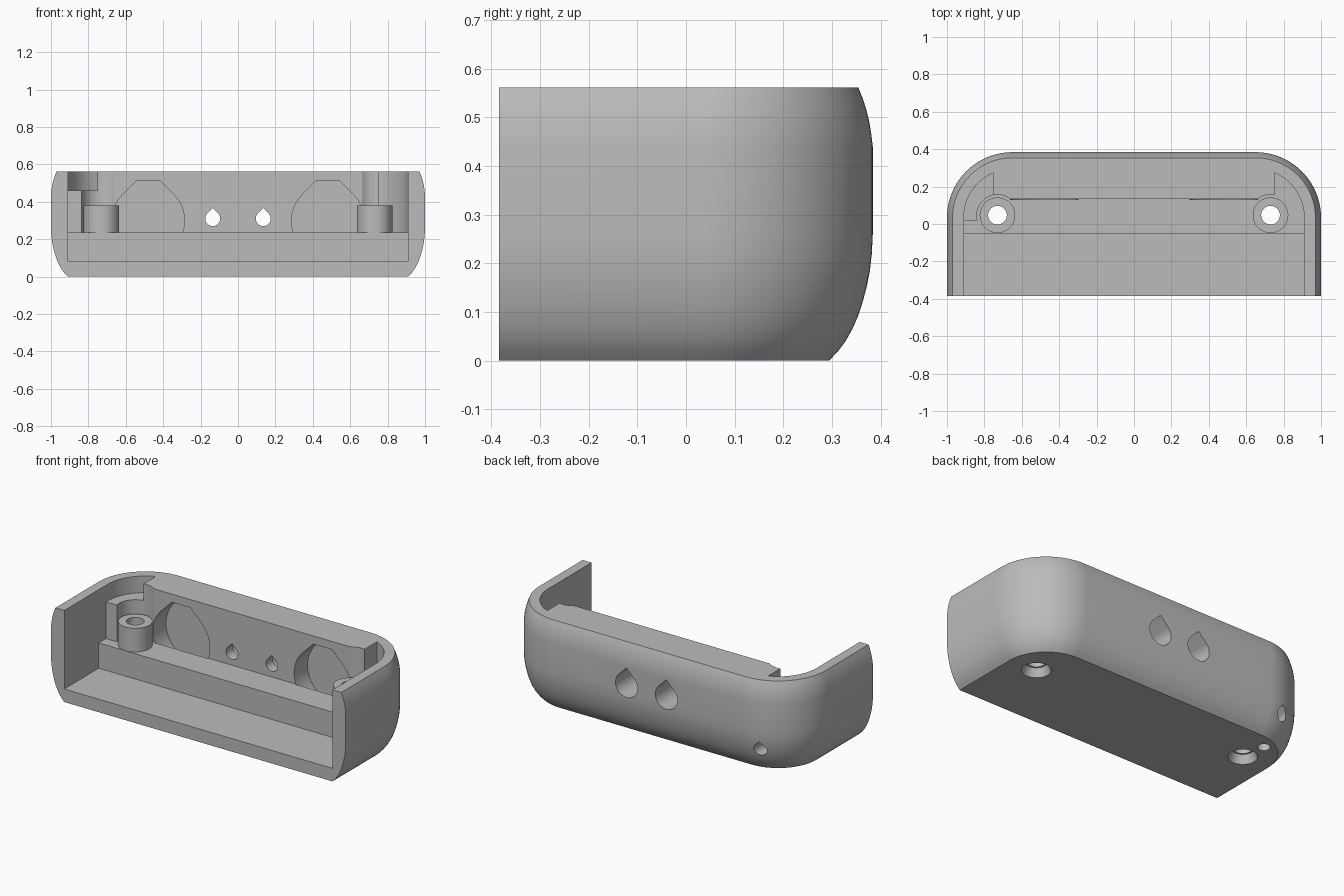
import bpy, bmesh, math
from mathutils import Vector

if "Cube" in bpy.data.objects:
    bpy.data.objects.remove(bpy.data.objects["Cube"], do_unlink=True)

grey = bpy.data.materials.new("light grey plastic")
grey.use_nodes = True
grey.diffuse_color = (0.5, 0.5, 0.5, 1)
grey.node_tree.nodes["Principled BSDF"].inputs["Base Color"].default_value = (0.5, 0.5, 0.5, 1)

TOP, FRONT = 0.562, -0.384
CX, CY, RAD = 0.65, 0.034, 0.35   # corner centre and radius of the footprint


def loft(name, rings):
    """Closed solid through a list of equal-length point rings."""
    bm = bmesh.new()
    loops = [[bm.verts.new(p) for p in ring] for ring in rings]
    n = len(loops[0])
    for a, b in zip(loops, loops[1:]):
        for i in range(n):
            j = (i + 1) % n
            bm.faces.new((a[i], a[j], b[j], b[i]))
    bm.faces.new(loops[0][::-1])
    bm.faces.new(loops[-1])
    bmesh.ops.recalc_face_normals(bm, faces=bm.faces)
    mesh = bpy.data.meshes.new(name)
    bm.to_mesh(mesh)
    bm.free()
    mesh.materials.append(grey)
    ob = bpy.data.objects.new(name, mesh)
    bpy.context.collection.objects.link(ob)
    return ob


def prism(name, pts, z0, z1):
    return loft(name, [[(x, y, z) for x, y in pts] for z in (z0, z1)])


def box(name, x0, x1, y0, y1, z0, z1):
    return prism(name, [(x0, y0), (x1, y0), (x1, y1), (x0, y1)], z0, z1)


def arc(cx, cy, r, a0, a1, n):
    angles = [math.radians(a0 + (a1 - a0) * i / n) for i in range(n + 1)]
    return [(cx + r * math.cos(a), cy + r * math.sin(a)) for a in angles]


def rod(name, x, y, r0, r1, z0, z1, n=48):
    """Upright cylinder or cone."""
    return loft(name, [[(px, py, z) for px, py in arc(x, y, r, 0, 360, n)[:-1]]
                       for r, z in ((r0, z0), (r1, z1))])


def teardrop(name, x, z, r, y0, y1, flat=None):
    """Sideways hole with a 45 degree roof, pointed or cut flat."""
    pts = arc(x, z, r, -225, 45, 36)
    tip = r * math.sqrt(2)
    if flat:
        pts += [(x + tip - flat, z + flat), (x - tip + flat, z + flat)]
    else:
        pts.append((x, z + tip))
    return loft(name, [[(px, y, pz) for px, pz in pts] for y in (y0, y1)])


def combine(target, tool, operation="DIFFERENCE"):
    mod = target.modifiers.new(tool.name, "BOOLEAN")
    mod.operation, mod.object, mod.solver = operation, tool, "EXACT"
    bpy.context.view_layer.objects.active = target
    bpy.ops.object.modifier_apply(modifier=mod.name)
    bpy.data.objects.remove(tool, do_unlink=True)


# Outer body: rounded back corners, walls bulging between floor and rim
def outline(inset):
    r = RAD - inset
    side = CX + r
    return ([(-side, FRONT), (side, FRONT)] + arc(CX, CY, r, 0, 90, 32)
            + arc(-CX, CY, r, 90, 180, 32))


levels = [(0, .09), (.02, .071), (.04, .056), (.065, .042), (.09, .031), (.12, .021),
          (.15, .013), (.185, .006), (.22, .002), (.26, 0), (.44, 0), (.465, .003),
          (.49, .007), (.515, .013), (.54, .021), (TOP, .03)]
body = loft("rear_shell", [[(x, y, z) for x, y in outline(inset)] for z, inset in levels])

# Low front tray, then the raised shelf with its round corner pockets
combine(body, box("tray_cut", -.91, .91, -.6, -.05, .08, 1))
pocket = [(0, -.1), (.91, -.1)]
pocket += [p for p in arc(CX, CY, .26, 0, 90, 48) if p[0] > .75]
pocket += [(.75, CY + math.sqrt(.26 ** 2 - .1 ** 2)), (.75, .135), (0, .135)]
mirrored = [(-x, y) for x, y in pocket]
combine(body, prism("plain_corner_cut", pocket, .235, 1))
combine(body, prism("ledge_corner_cut", mirrored, .46, 1))
combine(body, prism("under_ledge_cut", [(0, -.1), (-.91, -.1), (-.91, .02), (-.75, .02),
                                        (-.75, .135), (0, .135)], .235, .5))

# Screw posts, one per side, with clearance, bore and countersink
for s in (-1, 1):
    x, y = s * .73, .047
    combine(body, rod("post_clearance", x, y, .11, .11, .235, 1))
    combine(body, rod("screw_post", x, y, .095, .095, .2, .38), "UNION")
    combine(body, rod("screw_bore", x, y, .05, .05, -.1, .6))
    combine(body, rod("screw_countersink", x, y, .085, .06, -.01, .05))
    # Flat-roofed round recess and stepped teardrop window
    combine(body, teardrop("round_recess", s * .48, .3, .194, .13, .265, .212))
    combine(body, teardrop("window_bore", s * .135, .31, .04, .05, .6))
    combine(body, teardrop("window_outer", s * .135, .31, .075, .2, .6))

# Strap hole: a bore from below meeting a bore from the back
combine(body, rod("strap_hole_bottom", -.75, .2, .035, .035, -.1, .16, 32))
combine(body, teardrop("strap_hole_back", -.75, .14, .037, .19, .6))

bpy.ops.object.select_all(action="DESELECT")
body.select_set(True)
bpy.context.view_layer.objects.active = body
bpy.ops.object.shade_smooth_by_angle(angle=math.radians(25))
